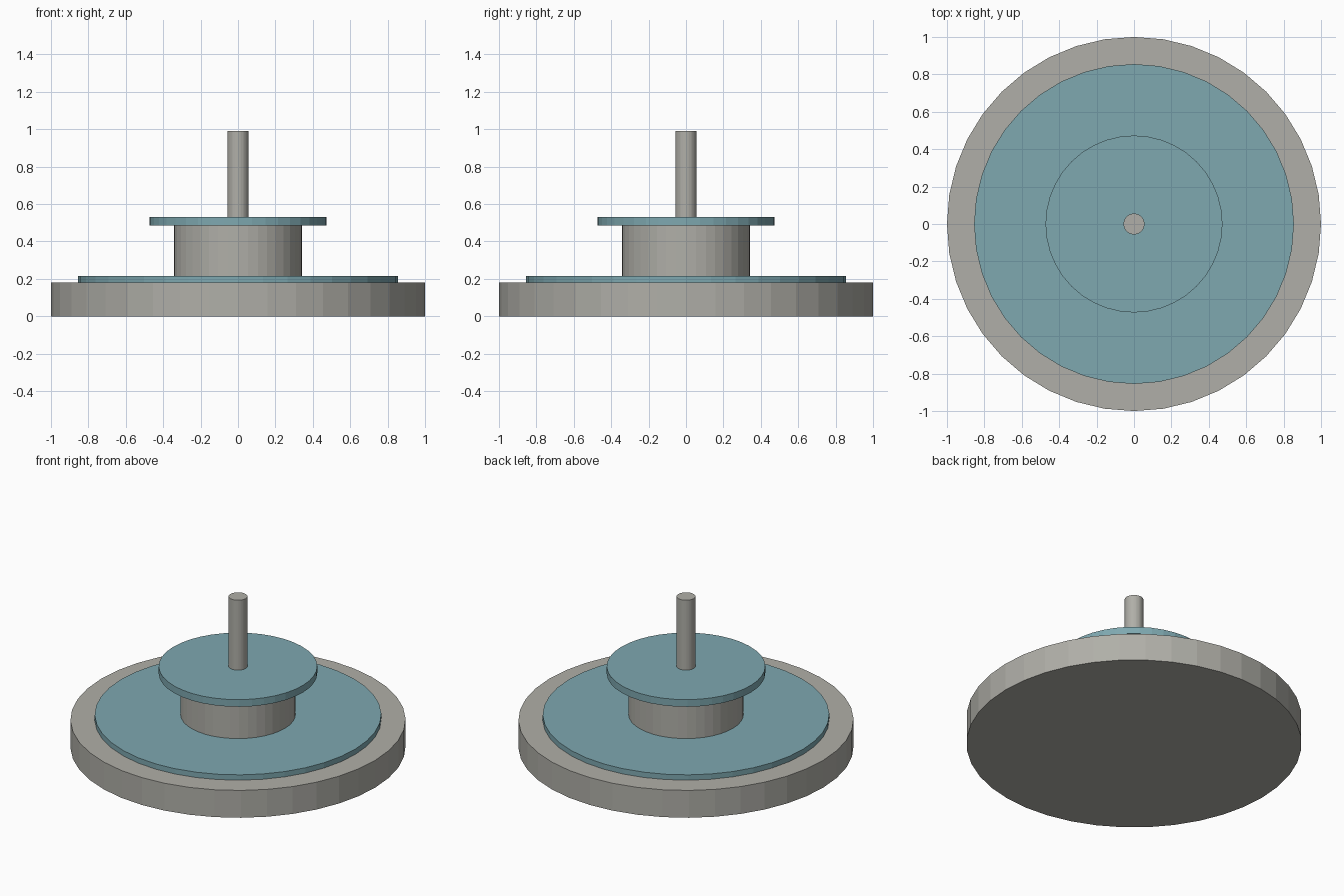
import bpy

cube = bpy.data.objects.get("Cube")
if cube:
    bpy.data.objects.remove(cube, do_unlink=True)


def make_material(name, rgb):
    mat = bpy.data.materials.new(name)
    mat.use_nodes = True
    color = (*rgb, 1.0)
    mat.diffuse_color = color
    mat.node_tree.nodes["Principled BSDF"].inputs["Base Color"].default_value = color
    return mat


grey = make_material("warm grey", (0.434, 0.429, 0.392))
teal = make_material("muted teal", (0.209, 0.392, 0.434))


def disc(name, radius, bottom, top, mat):
    """Flat-sided upright cylinder between two heights."""
    bpy.ops.mesh.primitive_cylinder_add(
        vertices=40, radius=radius, depth=top - bottom,
        location=(0, 0, (bottom + top) / 2))
    obj = bpy.context.object
    obj.name = name
    obj.data.materials.append(mat)
    return obj


# Stacked parts from the floor upwards
disc("base", 1.0, 0.0, 0.18, grey)
disc("lower_plate", 0.855, 0.18, 0.215, teal)
disc("hub", 0.343, 0.215, 0.485, grey)
disc("upper_plate", 0.473, 0.485, 0.532, teal)
disc("spindle", 0.056, 0.532, 0.992, grey)
